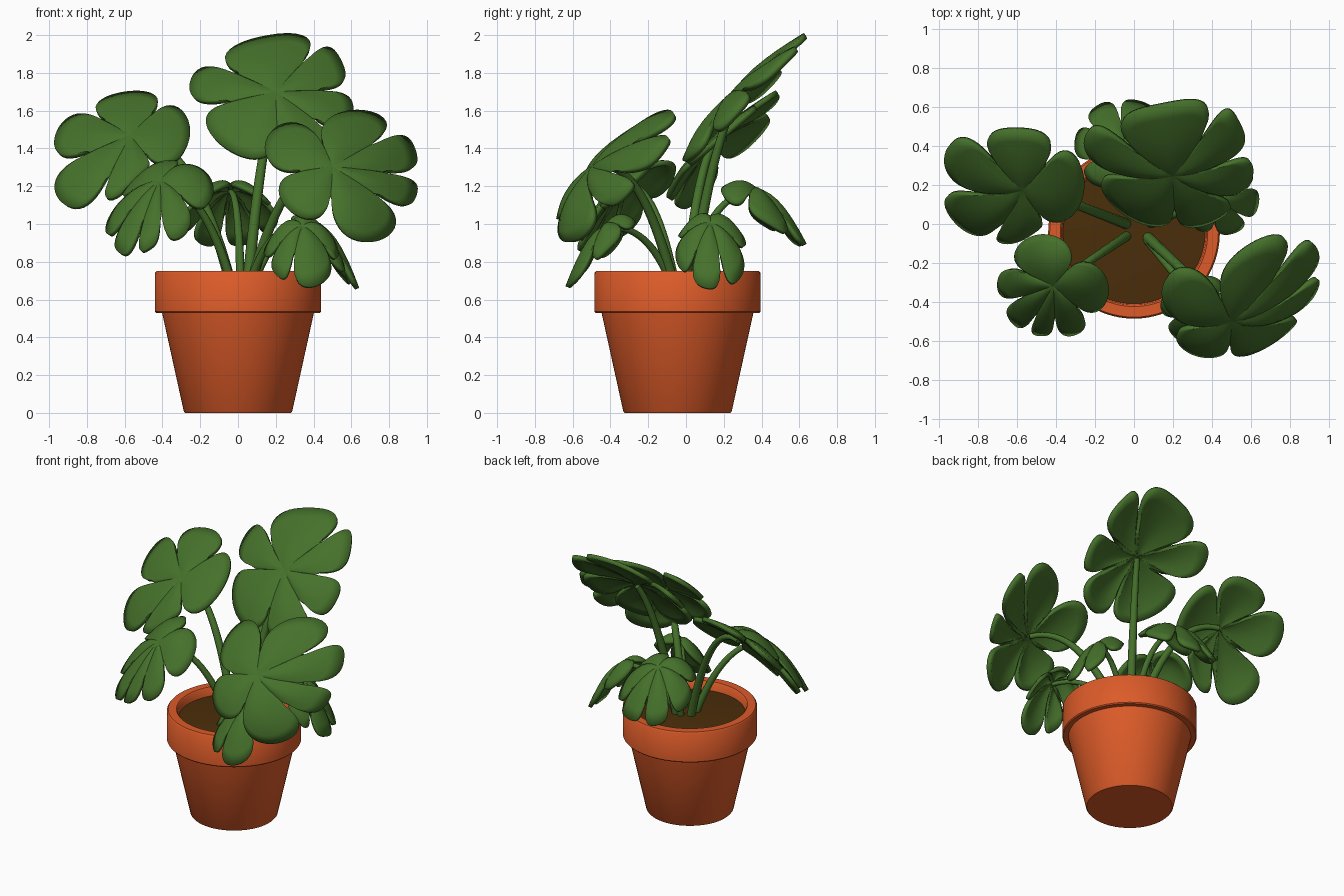
import bpy, bmesh, math
from mathutils import Vector

if "Cube" in bpy.data.objects:
    bpy.data.objects.remove(bpy.data.objects["Cube"])


def material(name, rgb):
    m = bpy.data.materials.new(name)
    m.diffuse_color = (*rgb, 1)
    m.use_nodes = True
    m.node_tree.nodes["Principled BSDF"].inputs["Base Color"].default_value = m.diffuse_color
    return m


GREEN = material("leaf green", (0.06, 0.165, 0.024))
CLAY = material("terracotta", (0.72, 0.105, 0.022))
EARTH = material("dark soil", (0.07, 0.027, 0.003))
CENTRE_Y = -0.045


def finish(name, bm, mat):
    bmesh.ops.recalc_face_normals(bm, faces=bm.faces)
    me = bpy.data.meshes.new(name)
    bm.to_mesh(me)
    bm.free()
    ob = bpy.data.objects.new(name, me)
    bpy.context.collection.objects.link(ob)
    me.materials.append(mat)
    bpy.ops.object.select_all(action='DESELECT')
    ob.select_set(True)
    bpy.context.view_layer.objects.active = ob
    bpy.ops.object.shade_smooth_by_angle(angle=math.radians(40))
    return ob


def lathe(name, profile, mat, n=72):
    bm = bmesh.new()
    vs = [bm.verts.new((r, 0, z)) for r, z in profile]
    es = [bm.edges.new(p) for p in zip(vs, vs[1:])]
    bmesh.ops.spin(bm, geom=vs + es, axis=(0, 0, 1), cent=(0, 0, 0),
                   steps=n, angle=math.tau, use_duplicate=False)
    bmesh.ops.remove_doubles(bm, verts=bm.verts, dist=1e-4)
    bmesh.ops.translate(bm, verts=bm.verts, vec=(0, CENTRE_Y, 0))
    return finish(name, bm, mat)


def leaf(name, view, centre, slope, curl, slits, thick=0.03):
    """Split leaf drawn as lobes around its centre.
    slits: (angle, radius at the slit, radius in the middle of the next lobe),
    seen from the front or from the top; slope and curl give the depth."""
    c = Vector(centre)
    rings, steps, inner, power = 7, 24, 0.32, 4.5
    rim = []
    for i, (a0, r0, mid) in enumerate(slits):
        a1, r1, _ = slits[(i + 1) % len(slits)]
        span = (a1 - a0) % 360
        gap = min(2.0, span * 0.05)  # keeps the slits open
        for t in range(steps + 1):
            u = (1 - math.cos(math.pi * t / steps)) / 2
            r = r0 + (r1 - r0) * u + (mid - (r0 + r1) / 2) * 4 * u * (1 - u)
            r *= inner + (1 - inner) * max(0, 1 - abs(2 * u - 1) ** power) ** (1 / power)
            ang = a0 + gap + (span - 2 * gap) * u
            rim.append((math.radians(ang), r, math.sin(math.pi * u)))

    bm = bmesh.new()

    def point(a, r, puff):
        p, q = r * math.cos(a), r * math.sin(a)
        d = slope[0] * p + slope[1] * q
        if view == 'front':
            return bm.verts.new(c + Vector((p, d + curl * r * r - puff, q)))
        return bm.verts.new(c + Vector((p, q, d - curl * r * r + puff)))

    hub = point(0, 0, 0)
    loops = [[point(a, r * k / rings, 0.022 * s * math.sin(math.pi * k / rings))
              for a, r, s in rim] for k in range(1, rings + 1)]
    n = len(rim)
    for j in range(n):
        h = (j + 1) % n
        bm.faces.new((hub, loops[0][j], loops[0][h]))
        for a, b in zip(loops, loops[1:]):
            bm.faces.new((a[j], b[j], b[h], a[h]))
    ob = finish(name, bm, GREEN)
    mod = ob.modifiers.new("thickness", 'SOLIDIFY')
    mod.thickness = thick
    mod.offset = 0


def stem(name, end, radius, lean=0.3, rise=1.0):
    """Arching stalk from the soil to the leaf centre."""
    e = Vector(end)
    out = Vector((e.x, e.y - CENTRE_Y, 0)).normalized()
    b = Vector((0.02, CENTRE_Y + 0.02, 0.67)) + out * 0.06
    m = b.lerp(e, lean)
    m.z = b.z + (e.z - b.z) * rise
    cu = bpy.data.curves.new(name, 'CURVE')
    cu.dimensions = '3D'
    cu.bevel_depth = radius
    cu.bevel_resolution = 3
    cu.use_fill_caps = True
    sp = cu.splines.new('POLY')
    sp.points.add(16)
    for i, pt in enumerate(sp.points):
        t = i / 16
        p = b * (1 - t) ** 2 + m * 2 * t * (1 - t) + e * t * t
        pt.co = (*p, 1)
        pt.radius = 1.15 - 0.45 * t
    sp.use_smooth = True
    ob = bpy.data.objects.new(name, cu)
    bpy.context.collection.objects.link(ob)
    cu.materials.append(GREEN)


# Pot and soil
lathe("pot", [(0, 0), (0.28, 0), (0.287, 0.008), (0.402, 0.53), (0.434, 0.53),
              (0.44, 0.537), (0.44, 0.74), (0.432, 0.75), (0.378, 0.75),
              (0.37, 0.742), (0.36, 0.66)], CLAY)
lathe("soil", [(0, 0.705), (0.2, 0.70), (0.368, 0.69)], EARTH)

# Large leaves, outlined as seen from the front
leaf("top_leaf", 'front', (0.20, 0.255, 1.69), (0.0, 1.0), 0.7,
     [(48, .38, .30), (154, .38, .45), (191, .42, .39), (272, .34, .40),
      (325, .42, .42), (3, .38, .38)])
leaf("right_leaf", 'front', (0.50, -0.49, 1.296), (0.22, 0.9), 1.0,
     [(114, .21, .37), (188, .29, .32), (266, .26, .44), (328, .44, .46),
      (354, .44, .44), (30, .41, .31)])
leaf("left_leaf", 'front', (-0.57, 0.18, 1.46), (-0.2, 1.15), 0.75,
     [(45, .28, .23), (149, .27, .38), (202, .40, .50), (243, .42, .24),
      (309, .21, .31)])

# Small leaves, outlined as seen from the top
leaf("front_left_leaf", 'top', (-0.41, -0.31, 1.215), (0.4, 0.8), 1.8,
     [(49, .17, .26), (155, .25, .28), (200, .26, .28), (240, .27, .26),
      (272, .24, .27), (317, .25, .27)])
leaf("back_leaf", 'top', (-0.04, 0.37, 1.18), (0.0, -0.5), 2.4,
     [(270, .13, .22), (345, .24, .25), (50, .26, .26), (100, .26, .27),
      (145, .26, .26), (195, .24, .22)], 0.024)
leaf("front_leaf", 'top', (0.34, -0.43, 0.98), (0.0, 0.8), 4.0,
     [(120, .12, .19), (200, .18, .19), (250, .19, .20), (335, .19, .18),
      (40, .17, .16)], 0.024)
leaf("back_right_leaf", 'top', (0.42, 0.13, 0.995), (-0.8, 0.0), 3.8,
     [(180, .10, .17), (265, .17, .19), (325, .20, .21), (20, .21, .21),
      (75, .18, .17)], 0.024)

# Stalks
stem("top_stalk", (0.20, 0.27, 1.67), 0.027, 0.45, 0.75)
stem("right_stalk", (0.50, -0.47, 1.29), 0.025, 0.45, 1.15)
stem("left_stalk", (-0.56, 0.20, 1.45), 0.025, 0.4, 1.05)
stem("front_left_stalk", (-0.41, -0.31, 1.21), 0.022, 0.4, 1.0)
stem("back_stalk", (-0.04, 0.37, 1.17), 0.021, 0.2, 1.0)
stem("front_stalk", (0.34, -0.43, 0.97), 0.02, 0.4, 1.2)
stem("back_right_stalk", (0.42, 0.13, 0.985), 0.02, 0.4, 1.2)
